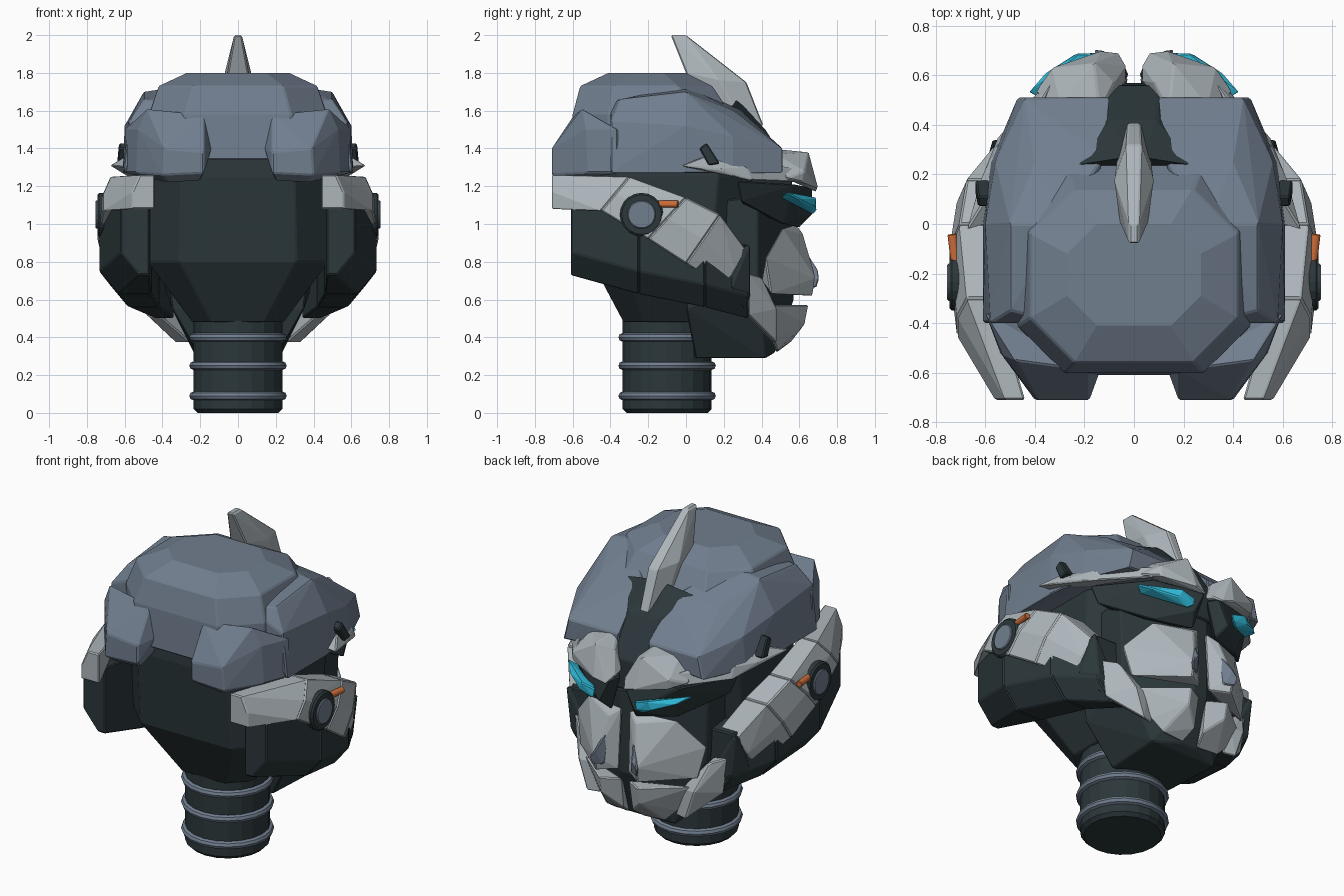
import bpy
import bmesh
from math import pi

cube = bpy.data.objects.get("Cube")
if cube:
    bpy.data.objects.remove(cube)


def make_material(name, red, green, blue):
    material = bpy.data.materials.new(name)
    material.use_nodes = True
    color = (red, green, blue, 1)
    material.diffuse_color = color
    material.node_tree.nodes["Principled BSDF"].inputs["Base Color"].default_value = color
    return material


dark = make_material("dark slate", .025, .039, .044)
steel = make_material("blue grey", .165, .21, .275)
light = make_material("pale grey", .42, .47, .5)
cyan = make_material("cyan glow", .03, .5, .7)
orange = make_material("orange", .6, .15, .04)


def add_hull(mesh, points):
    """Wrap one group of points in a faceted convex shell."""
    verts = [mesh.verts.new(point) for point in points]
    result = bmesh.ops.convex_hull(mesh, input=verts)
    inside = set(result["geom_interior"]) | set(result["geom_unused"])
    spare = [item for item in inside if isinstance(item, bmesh.types.BMVert)]
    bmesh.ops.delete(mesh, geom=spare, context="VERTS")


def finish(name, mesh, material, mirror=False, bevel=0.007):
    bmesh.ops.dissolve_limit(mesh, angle_limit=.06, verts=mesh.verts[:], edges=mesh.edges[:])
    bmesh.ops.recalc_face_normals(mesh, faces=mesh.faces[:])
    data = bpy.data.meshes.new(name)
    mesh.to_mesh(data)
    mesh.free()
    data.materials.append(material)
    part = bpy.data.objects.new(name, data)
    bpy.context.collection.objects.link(part)
    if bevel:
        soften = part.modifiers.new("soft edges", "BEVEL")
        soften.width = bevel
        soften.segments = 1
        soften.limit_method = "ANGLE"
    if mirror:
        part.modifiers.new("mirror", "MIRROR").use_mirror_merge = False
    return part


def paired(name, material, *points):
    """A faceted part that repeats on both sides of the head."""
    mesh = bmesh.new()
    add_hull(mesh, points)
    return finish(name, mesh, material, mirror=True)


def central(name, material, *points):
    """A faceted part that straddles the centre plane."""
    mesh = bmesh.new()
    add_hull(mesh, list(points) + [(-x, y, z) for x, y, z in points])
    return finish(name, mesh, material)


def half_octagon(z, width, back, front, cut):
    return [(width - cut, back, z), (width, back + cut, z),
            (width, front - cut, z), (width - cut, front, z)]


def chain(name, material, sections):
    """Join a row of cross-sections with hulls, then mirror the band."""
    mesh = bmesh.new()
    for first, second in zip(sections, sections[1:]):
        add_hull(mesh, first + second)
    return finish(name, mesh, material, mirror=True)


def cylinder(name, material, radius, depth, location, rotation=(0, 0, 0), sides=20, bevel=.01):
    bpy.ops.mesh.primitive_cylinder_add(vertices=sides, radius=radius, depth=depth,
                                        location=location, rotation=rotation)
    part = bpy.context.object
    part.name = name
    part.data.materials.append(material)
    soften = part.modifiers.new("soft edges", "BEVEL")
    soften.width = bevel
    soften.segments = 1
    soften.limit_method = "ANGLE"
    return part


# Neck with its three rings
cylinder("neck", dark, .235, .56, (0, -.1, .28), bevel=.02)
for number, height in enumerate((.09, .25, .4)):
    bpy.ops.mesh.primitive_torus_add(major_segments=20, minor_segments=8, major_radius=.235,
                                     minor_radius=.023, location=(0, -.1, height))
    ring = bpy.context.object
    ring.name = "neck_ring_" + "abc"[number]
    ring.data.materials.append(steel)
    bpy.ops.object.shade_smooth_by_angle()

# Dark skull, forehead and face core
central("skull", dark, *half_octagon(1.5, .45, -.52, .35, .18),
        *half_octagon(1.25, .48, -.54, .35, .18),
        *half_octagon(.8, .48, -.5, .3, .17),
        *half_octagon(.48, .24, -.33, .2, .1))
central("forehead", dark, (.23, .24, 1.62), (.09, .42, 1.5), (.1, .56, 1.28),
        (.08, .56, 1.1), (.3, .2, 1.3), (.3, .2, 1.1), (.04, .27, 1.66))
central("face_core", dark, (.05, .56, 1.1), (.04, .57, .6), (.05, .47, .32),
        (.42, .38, 1.15), (.4, .38, .7), (.22, .42, .29), (.2, .05, .29),
        (.35, 0, .55), (.42, 0, 1.1))

# Helmet: central dome, side shells and rear lobes
central("helmet_dome", steel, *half_octagon(1.8, .27, -.41, 0, .12),
        *half_octagon(1.73, .42, -.56, .14, .18),
        *half_octagon(1.58, .47, -.6, .24, .19),
        *half_octagon(1.34, .47, -.61, .26, .19))
paired("helmet_side_shell", steel, (.1, .51, 1.3), (.1, .51, 1.4), (.47, .51, 1.27),
       (.44, .51, 1.4), (.12, .28, 1.61), (.4, .25, 1.6), (.56, .25, 1.46),
       (.58, .25, 1.27), (.3, 0, 1.73), (.5, 0, 1.7), (.6, 0, 1.52), (.61, 0, 1.27),
       (.5, -.35, 1.66), (.58, -.4, 1.54), (.61, -.4, 1.27), (.3, -.4, 1.65))
paired("helmet_rear_lobe", steel, (.18, -.71, 1.27), (.18, -.71, 1.38), (.39, -.71, 1.4),
       (.4, -.71, 1.26), (.37, -.66, 1.22), (.2, -.66, 1.23), (.54, -.52, 1.27),
       (.53, -.53, 1.5), (.48, -.55, 1.61), (.18, -.59, 1.58), (.14, -.6, 1.4),
       (.6, -.36, 1.27), (.6, -.36, 1.5), (.2, -.4, 1.3))

# Swept crest
central("crest", light, (.02, -.08, 2), (.02, 0, 2), (.055, 0, 1.8), (.08, .18, 1.76),
        (.03, .32, 1.75), (.025, .41, 1.52), (.07, .26, 1.6), (.05, .06, 1.7))


# Side guards: dark lower plate and pale band over it
def guard_section(y, top, bottom, inner, outer):
    return [(inner, y, top), (outer, y, top), (outer, y, bottom + .12),
            (outer - .1, y, bottom), (inner, y, bottom)]


def band_section(y_top, top, y_low, low, inner, outer):
    middle_y, middle_z = (y_top + y_low) / 2, (top + low) / 2
    return [(inner, y_top, top), (outer - .04, y_top, top), (outer, middle_y, middle_z),
            (outer, y_low, low), (inner, y_low, low)]


chain("side_guard", dark, [guard_section(-.61, 1.13, .73, .47, .62),
                           guard_section(-.25, 1.1, .63, .46, .735),
                           guard_section(.1, .92, .56, .42, .68),
                           guard_section(.33, .89, .5, .34, .54)])
chain("guard_band", light, [band_section(-.71, 1.26, -.71, 1.08, .44, .56),
                            band_section(-.3, 1.25, -.45, 1.07, .56, .715),
                            band_section(0, 1.14, -.2, .92, .56, .745),
                            band_section(.18, 1.05, 0, .79, .52, .715),
                            band_section(.32, .86, .2, .66, .42, .6)])
paired("guard_collar", dark, (.58, .24, .84), (.57, .34, .89), (.6, .24, .66),
       (.54, .34, .64), (.4, .24, .9), (.38, .34, .55), (.5, .3, .55))
paired("cheek_tip", light, (.52, .33, .74), (.49, .33, .52), (.33, .48, .37), (.39, .48, .55),
       (.45, .4, .72), (.42, .33, .72), (.4, .33, .5), (.25, .46, .37), (.3, .47, .55))

# Ear discs and orange pins
for label, side in (("left", 1), ("right", -1)):
    across = (0, pi / 2, 0)
    cylinder("ear_rim_" + label, dark, .115, .11, (side * .69, -.235, 1.05), across)
    cylinder("ear_disc_" + label, steel, .075, .1, (side * .704, -.235, 1.05), across, bevel=.005)
    cylinder("ear_pin_" + label, orange, .02, .16, (side * .725, -.12, 1.105),
             (pi / 2, 0, side * -.12), sides=8, bevel=.004)

# Visor, eyes and brows
paired("visor", dark, (.02, .6, 1.2), (.05, .67, 1.19), (.12, .67, 1.05), (.08, .6, .98),
       (.35, .57, 1.21), (.55, .27, 1.23), (.51, .29, 1.12), (.3, .51, 1), (.3, .3, 1.1))
paired("eye", cyan, (.13, .685, 1.12), (.14, .69, 1.07), (.17, .67, 1.05), (.25, .68, 1.09),
       (.37, .6, 1.13), (.43, .53, 1.17), (.22, .69, 1.14), (.2, .6, 1.11), (.38, .5, 1.14))
paired("brow", light, (.03, .58, 1.22), (.03, .64, 1.21), (.06, .69, 1.17), (.13, .7, 1.19),
       (.16, .65, 1.38), (.08, .57, 1.34), (.14, .45, 1.4), (.3, .47, 1.37),
       (.33, .63, 1.28), (.4, .53, 1.24), (.33, .62, 1.22))
paired("brow_wing", light, (.33, .6, 1.22), (.33, .57, 1.3), (.55, .35, 1.23), (.55, .32, 1.3),
       (.62, .18, 1.29), (.6, .1, 1.36), (.68, -.03, 1.31), (.58, 0, 1.3), (.45, .35, 1.27))
paired("temple_fin", dark, (.56, .07, 1.4), (.63, .07, 1.4), (.56, .11, 1.43), (.63, .11, 1.43),
       (.56, .12, 1.31), (.64, .12, 1.31), (.56, .18, 1.32), (.64, .18, 1.32))

# Face plates split by a dark centre seam
paired("upper_face_plate", light, (.025, .58, 1), (.09, .62, .95), (.03, .6, .63),
       (.14, .69, .71), (.14, .67, .62), (.44, .42, .82), (.4, .45, .63), (.3, .51, .98),
       (.1, .5, .8), (.35, .4, .7))
paired("face_vent", steel, (.08, .61, .9), (.12, .7, .76), (.16, .705, .71),
       (.15, .69, .66), (.09, .66, .66), (.13, .6, .7))
paired("chin_plate", light, (.025, .59, .57), (.13, .65, .57), (.13, .63, .47), (.03, .56, .38),
       (.05, .48, .32), (.37, .45, .57), (.27, .46, .4), (.2, .48, .33), (.1, .42, .45))
